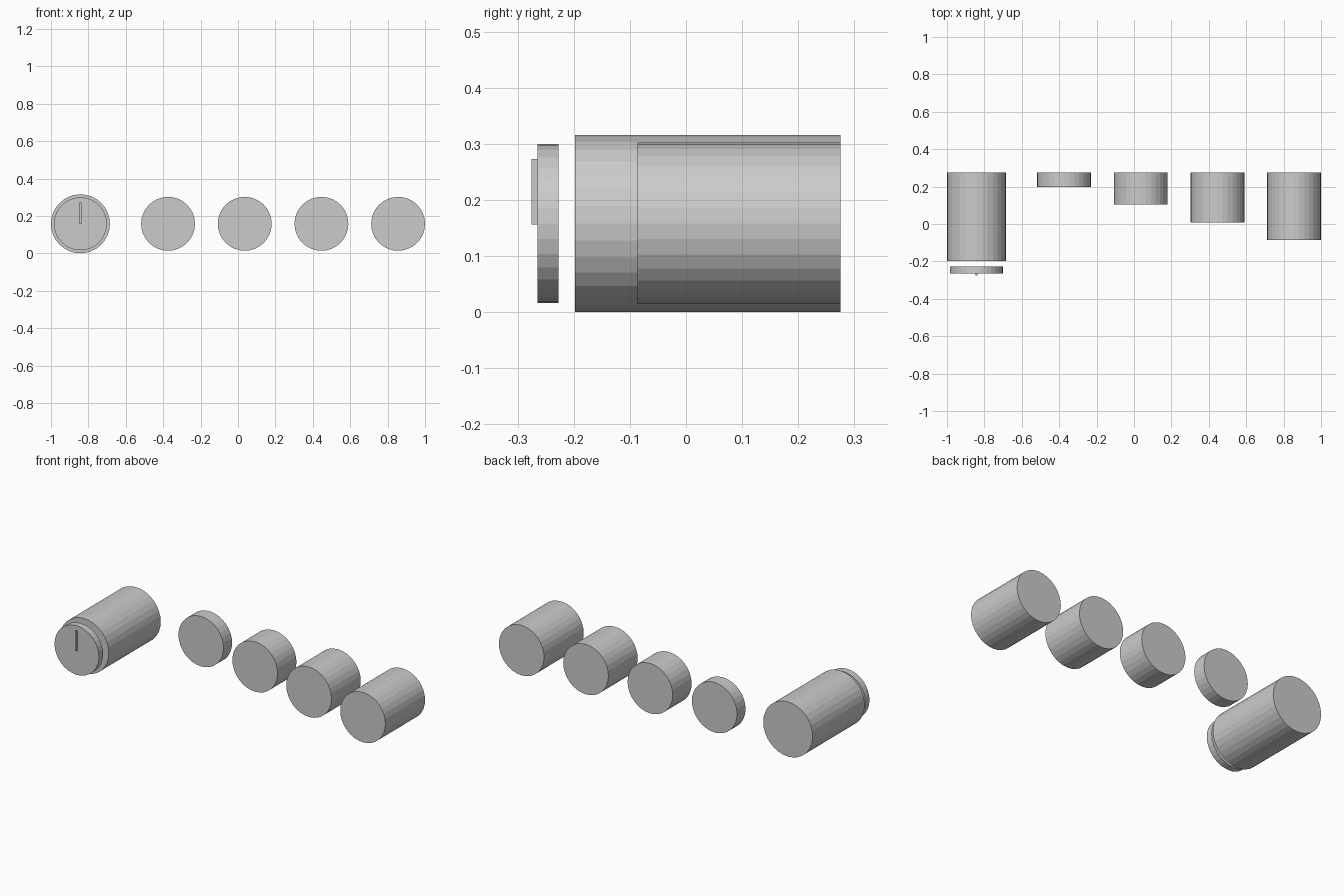
import bpy
import math

if "Cube" in bpy.data.objects:
    bpy.data.objects.remove(bpy.data.objects["Cube"])

BACK = 0.275      # shared rear plane
AXIS_Z = 0.158    # shared axis height
DIAL_X = -0.8425


def cylinder(name, x, radius, y_front, y_back, sides=32):
    """Flat-shaded cylinder lying along y."""
    bpy.ops.mesh.primitive_cylinder_add(
        vertices=sides, radius=radius, depth=y_back - y_front,
        location=(x, (y_front + y_back) / 2, AXIS_Z),
        rotation=(math.pi / 2, 0, 0))
    ob = bpy.context.object
    ob.name = name
    bpy.ops.object.transform_apply(location=False, rotation=True, scale=True)
    return ob


# Main drum with its floating dial disc
cylinder("drum_body", DIAL_X, 0.1575, -0.198, BACK)
cylinder("dial_disc", DIAL_X, 0.1415, -0.265, -0.227)

# Pointer bar on the dial face, from the centre upwards
bpy.ops.mesh.primitive_cube_add(size=1, location=(DIAL_X, -0.27, 0.2145))
pointer = bpy.context.object
pointer.name = "dial_pointer"
pointer.scale = (0.01, 0.01, 0.116)
bpy.ops.object.transform_apply(location=False, rotation=False, scale=True)

# Row of inner cylinders, evenly spaced and growing in depth
for i in range(4):
    depth = 0.0775 + 0.0945 * i
    cylinder(f"inner_cylinder_{i + 1}", -0.374 + 0.41 * i, 0.144,
             BACK - depth, BACK)
